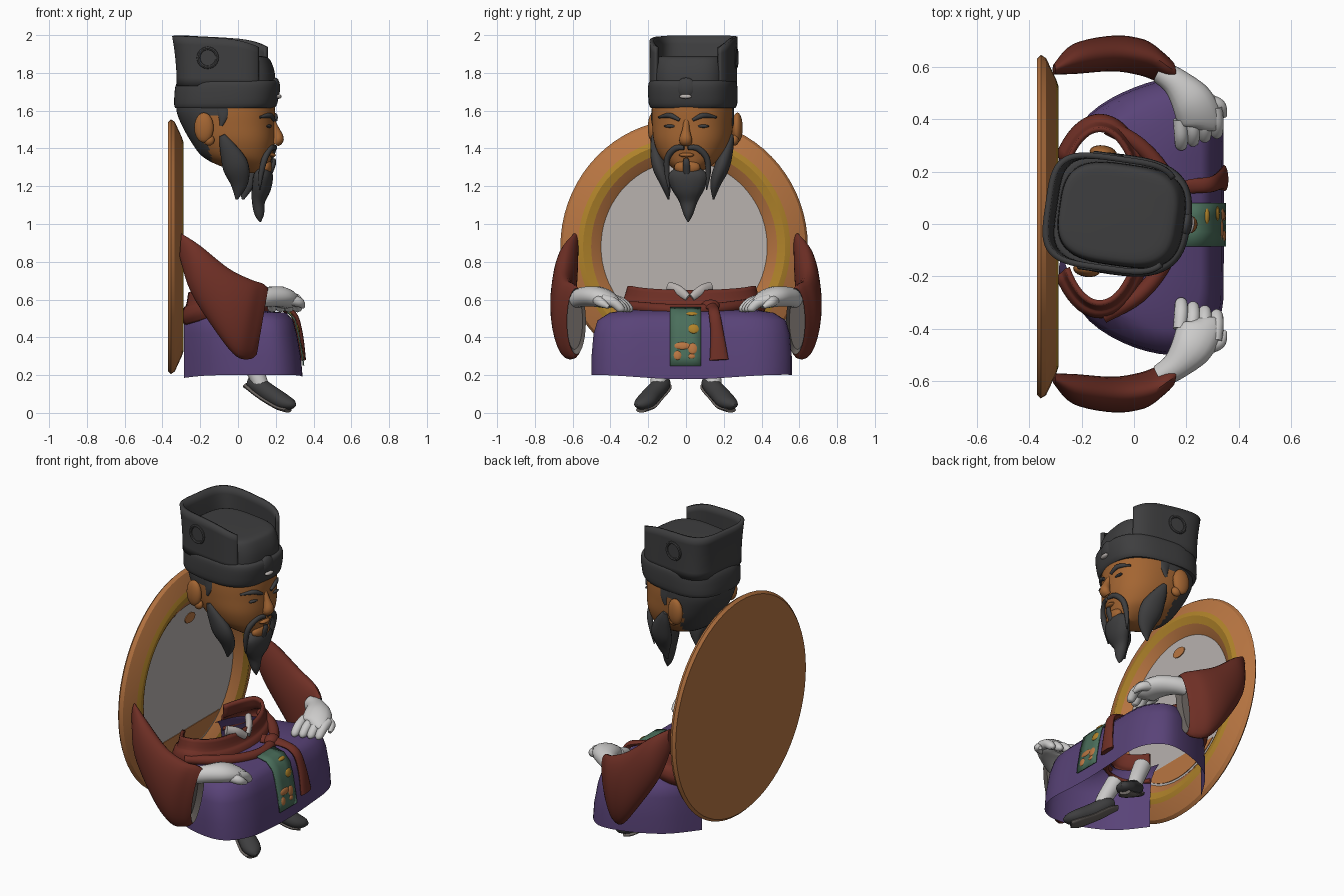
import bpy, bmesh, math
from mathutils import Vector, Matrix

if "Cube" in bpy.data.objects:
    bpy.data.objects.remove(bpy.data.objects["Cube"])

def colour(name, r, g, b):
    m = bpy.data.materials.new(name)
    m.diffuse_color = [((c / 255 + 0.055) / 1.055) ** 2.4 for c in (r, g, b)] + [1]
    m.use_nodes = True
    m.node_tree.nodes["Principled BSDF"].inputs["Base Color"].default_value = m.diffuse_color
    return m

TAN = colour("tan wood", 185, 118, 66)
SKIN = colour("skin", 163, 101, 50)
GOLD = colour("gold", 176, 131, 42)
PURPLE = colour("purple cloth", 89, 67, 120)
RED = colour("red cloth", 110, 47, 37)
DARK = colour("charcoal", 62, 62, 63)
WHITE = colour("white", 204, 203, 202)
PALE = colour("pale grey", 184, 178, 175)
GREEN = colour("green cloth", 74, 110, 91)
LINING = colour("lining grey", 103, 97, 93)

# Head parts are built facing +x, then turned slightly
HEAD = Matrix.Translation((-.05, .035, 0)) @ Matrix.Rotation(-.14, 4, 'Z') @ Matrix.Translation((.05, 0, 0))

def skin(name, rings, mats, cap=(True, True), xf=None, rule=None, closed=True, angle=40, thick=0):
    """Mesh through a list of point rings; rule(face centre) picks the material index."""
    bm = bmesh.new()
    vs = [[bm.verts.new(p) for p in r] for r in rings]
    n = len(rings[0])
    for a, b in zip(vs, vs[1:]):
        for i in range(n if closed else n - 1):
            j = (i + 1) % n
            bm.faces.new((a[i], a[j], b[j], b[i]))
    for on, r in zip(cap, (vs[0], vs[-1])):
        if on:
            bm.faces.new(r)
    bmesh.ops.remove_doubles(bm, verts=bm.verts, dist=1e-5)
    bmesh.ops.recalc_face_normals(bm, faces=bm.faces)
    for f in bm.faces:
        f.material_index = rule(f.calc_center_median()) if rule else 0
    if xf:
        bm.transform(xf)
    me = bpy.data.meshes.new(name)
    bm.to_mesh(me)
    bm.free()
    for m in mats if isinstance(mats, list) else [mats]:
        me.materials.append(m)
    ob = bpy.data.objects.new(name, me)
    bpy.context.collection.objects.link(ob)
    bpy.ops.object.select_all(action='DESELECT')
    ob.select_set(True)
    bpy.context.view_layer.objects.active = ob
    bpy.ops.object.shade_smooth_by_angle(angle=math.radians(angle))
    if thick:
        mod = ob.modifiers.new("thickness", 'SOLIDIFY')
        mod.thickness, mod.offset = thick, 0

def ring(c, a, b, n=24, e=2.0, t0=0, t1=2 * math.pi, closed=True):
    """Super-ellipse with centre c and half axes a, b."""
    c, a, b = Vector(c), Vector(a), Vector(b)
    out = []
    for i in range(n):
        t = t0 + (t1 - t0) * i / (n if closed else n - 1)
        k, s = math.cos(t), math.sin(t)
        out.append(c + a * math.copysign(abs(k) ** (2 / e), k) + b * math.copysign(abs(s) ** (2 / e), s))
    return out

def smooth(pts, steps=5):
    """Catmull-Rom interpolation of number tuples."""
    out, n = [], len(pts)
    for i in range(n - 1):
        g = [pts[min(max(i + k, 0), n - 1)] for k in (-1, 0, 1, 2)]
        for s in range(steps):
            t = s / steps
            out.append([.5 * (2 * b + (c - a) * t + (2 * a - 5 * b + 4 * c - d) * t * t
                              + (3 * b - a - 3 * c + d) * t ** 3) for a, b, c, d in zip(*g)])
    return out + [list(pts[-1])]

def tube(name, pts, mat, ref=(0, 0, 1), xf=None, n=14):
    """Tapered strand; each point is x, y, z, half width (across ref), half thickness."""
    p = smooth(pts)
    rings = []
    for i, q in enumerate(p):
        t = (Vector(p[min(i + 1, len(p) - 1)][:3]) - Vector(p[max(i - 1, 0)][:3])).normalized()
        side = t.cross(Vector(ref)).normalized()
        rings.append(ring(q[:3], side * max(q[3], .002), side.cross(t) * max(q[4], .002), n))
    skin(name, rings, mat, xf=xf)

def blob(name, c, r, mat, xf=None, n=20):
    rings = [ring((c[0], c[1], c[2] - r[2] * math.cos(a)), (r[0] * math.sin(a), 0, 0), (0, r[1] * math.sin(a), 0), n)
             for a in [math.pi * (i + .02) / 10.04 for i in range(11)]]
    skin(name, rings, mat, xf=xf)

def stack(levels, n=48, e=2.0, steps=5):
    """Horizontal rings from z, back x, front x, half depth in y."""
    return [ring(((b + f) / 2, 0, z), ((f - b) / 2, 0, 0), (0, y, 0), n, e) for z, b, f, y in smooth(levels, steps)]

# Round back plate with gold ring on the raised lip and pale centre
prof = [(-.37, .002), (-.37, .64), (-.355, .655), (-.335, .642), (-.297, .562), (-.288, .535),
        (-.30, .492), (-.32, .46), (-.335, .44), (-.335, .3), (-.335, .002)]
def plate_colour(c):
    r = math.hypot(c.y + .01, (c.z - .88) / 1.03)
    return 0 if c.x < -.345 else 2 if r < .44 else 1 if .49 < r < .565 else 0
skin("back_plate", [ring((x, -.01, .88), (0, r, 0), (0, 0, r * 1.03), 72) for x, r in prof],
     [TAN, GOLD, PALE], rule=plate_colour, angle=15)

# Painted patches at the top and bottom of the plate centre
def patch(name, x, pts, mat):
    skin(name, [[Vector((x - d, y, z)) for y, z in pts] for d in (0, .005)], mat)
arc = [(-.01 + .43 * math.cos(math.radians(a)), .88 + .44 * math.sin(math.radians(a))) for a in range(225, 316, 5)]
patch("plate_low_patch", -.331, arc, TAN)
patch("plate_top_spot", -.328, [(.0 + .05 * math.cos(t), 1.25 + .03 * math.sin(t)) for t in [math.tau * i / 14 for i in range(14)]], TAN)

# Hollow skirt, open below, behind and around the waist
outline = smooth([(-.285, .25), (-.17, .42), (.0, .52), (.18, .56), (.28, .51), (.335, .40), (.342, .22), (.342, .03),
                  (.342, -.16), (.335, -.33), (.28, -.45), (.18, -.5), (.0, -.47), (-.17, -.37), (-.285, -.2)], 4)
rings = []
for z, sx, sy in [(.19, 1, 1), (.3, .97, 1), (.42, .9, .98), (.49, .84, .94), (.53, .72, .82)]:
    rings.append([Vector((.03 + (x - .03) * (sx if x > .03 else 1), .03 + (y - .03) * sy,
                          z - (.012 * math.cos(y * 6) if z < .2 else 0))) for x, y in outline])
rings.append([Vector((max(-.28, -.12 + .17 * math.cos(t)), .03 + .33 * math.sin(t), .55))
              for t in [math.atan2(y - .03, (x - .03) * 1.6) for x, y in outline]])
skin("skirt", rings, PURPLE, cap=(False, False), angle=60, closed=False)

# Waist sash, draped belt, collar and hanging ribbon
hem = []
for z, rx, ry in smooth([(.51, .18, .36), (.55, .20, .38), (.59, .19, .37), (.605, .17, .35), (.67, .155, .33)], 3):
    hem.append([Vector((max(-.3, p.x), p.y, z - .3 * max(0, -.14 - p.x) - .2 * max(0, p.x + .08)))
                for p in ring((-.13, .03, z), (rx, 0, 0), (0, ry, 0), 48, t0=-2.5, t1=2.5, closed=False)])
skin("waist_sash", hem, RED, cap=(False, False), thick=.02, angle=60, closed=False)
tube("draped_belt", [(-.12, -.35, .56, .03, .025), (.02, -.27, .56, .03, .03), (.12, -.14, .55, .03, .03),
                     (.165, .02, .545, .03, .03), (.12, .18, .555, .03, .03), (.02, .3, .57, .03, .03),
                     (-.1, .37, .585, .03, .025)], RED)
tube("sash_ribbon", [(.09, .1, .575, .03, .015), (.2, .14, .56, .028, .014), (.29, .15, .525, .03, .018),
                     (.325, .165, .42, .035, .018), (.345, .175, .28, .05, .015)], RED, ref=(1, 0, .6))
blob("sash_knot", (.14, .13, .565), (.04, .05, .035), RED)
for s, side in ((1, "left"), (-1, "right")):
    tube(side + "_collar", [(-.02, .02 + .11 * s, .665, .02, .03), (.02, .02 + .06 * s, .645, .02, .03),
                            (.045, .02 + .01 * s, .61, .015, .02)], PALE)

# Green apron panel with small patches
path = [(.19, .556), (.257, .541), (.299, .497), (.319, .422), (.341, .3), (.347, .25)]
skin("apron_panel", [[Vector((x, y, z)) for y in (-.085, -.03, .03, .08)] for x, z in path], GREEN,
     cap=(False, False), closed=False, thick=.008)
for i, (x, y, z, w, h, m) in enumerate([(.319, .04, .445, .028, .025, GOLD), (.334, -.02, .355, .045, .02, TAN),
                                        (.337, .035, .34, .025, .03, TAN), (.343, -.045, .305, .022, .025, TAN),
                                        (.343, .03, .30, .02, .014, TAN), (.279, .03, .525, .03, .012, GOLD)]):
    tilt = Matrix.Translation((x, y, z)) @ Matrix.Rotation(-.18 if z < .5 else -.8, 4, 'Y')
    blob("apron_patch_%d" % i, (0, 0, 0), (.007, w, h), m, xf=tilt, n=8)

for s, side in ((1, "left"), (-1, "right")):
    # Wide sleeve: top x, top z, bottom x, bottom z, y, half width
    sec = smooth([(-.30, .95, -.31, .83, .59, .02), (-.2, .885, -.25, .64, .63, .058), (-.05, .765, -.11, .42, .65, .068),
                  (.07, .705, -.01, .30, .635, .07), (.13, .685, .065, .285, .60, .06), (.16, .66, .10, .31, .58, .05)])
    rings = [ring(((a + c) / 2, y * s, (b + d) / 2), ((a - c) / 2, 0, (b - d) / 2), (0, w, 0), 28)
             for a, b, c, d, y, w in sec]
    skin(side + "_sleeve", rings, RED, cap=(True, False))
    mid = sum(rings[-1], Vector()) / 28
    skin(side + "_cuff_lining", [rings[-1], [mid + (p - mid) * .85 - Vector((.03, -.01 * s, 0)) for p in rings[-1]]],
         LINING, cap=(False, True))
    # Hand resting on the lap
    tube(side + "_palm", [(.10, .58 * s, .605, .045, .05), (.16, .54 * s, .615, .055, .052), (.22, .47 * s, .615, .08, .055),
                          (.25, .40 * s, .595, .085, .045), (.25, .37 * s, .58, .07, .025)], WHITE)
    for i in range(4):
        x = .175 + .045 * i
        y = .40 + .015 * i
        tube(side + "_finger_%d" % i, [(x, y * s, .60, .026, .03), (x + .005, (y - .06) * s, .585, .027, .027),
                                       (x + .005, (y - .1) * s, .55, .023, .022), (x + .005, (y - .108) * s, .535, .008, .008)], WHITE)
    tube(side + "_thumb", [(.27, .47 * s, .6, .03, .028), (.325, .45 * s, .585, .026, .026), (.345, .41 * s, .56, .01, .01)], WHITE)
    # Leg, shoe and sole
    tube(side + "_leg", [(.04, .12 * s, .32, .05, .05), (.1, .14 * s, .2, .045, .045), (.13, .15 * s, .12, .04, .04)],
         WHITE, ref=(1, 0, 0))
    shoe = [(.06, .11 * s, .165, .03, .03), (.1, .13 * s, .15, .048, .045), (.17, .175 * s, .10, .05, .048),
            (.24, .215 * s, .06, .056, .042), (.285, .245 * s, .045, .035, .026), (.305, .255 * s, .04, .006, .006)]
    tube(side + "_shoe", shoe, DARK)
    tube(side + "_sole", [(x - .02, y - .008 * s, z - .03 if i else z - .02, w * .95, .014)
                          for i, (x, y, z, w, t) in enumerate(shoe[:-1])], LINING)

# Head with hair on the back
def hair(c):
    return 1 if c.x < -.165 or (c.z > 1.57 and c.x < -.04) or (c.z < 1.42 and c.x < -.13) else 0
skin("head", stack([(1.27, .03, .13, .05), (1.31, -.1, .165, .11), (1.36, -.19, .18, .165), (1.44, -.25, .195, .20),
                    (1.53, -.3, .195, .212), (1.60, -.325, .195, .215), (1.66, -.32, .19, .21)], 72, 2.3, 5),
     [SKIN, DARK], xf=HEAD, rule=hair, angle=60)
tube("nose", [(.175, 0, 1.55, .016, .02), (.2, 0, 1.50, .02, .022), (.215, 0, 1.45, .034, .03), (.2, 0, 1.425, .03, .02)],
     SKIN, ref=(1, 0, 0), xf=HEAD)
blob("lips", (.18, 0, 1.365), (.022, .04, .012), SKIN, xf=HEAD)
blob("chin", (.155, 0, 1.30), (.03, .07, .04), SKIN, xf=HEAD)
tube("lip_tuft", [(.19, 0, 1.345, .014, .01), (.192, 0, 1.32, .018, .012), (.17, 0, 1.27, .02, .015)], DARK, ref=(1, 0, 0), xf=HEAD)
tube("chin_beard", [(.13, 0, 1.30, .06, .03), (.135, 0, 1.26, .105, .05), (.125, 0, 1.19, .09, .05), (.11, 0, 1.12, .05, .035),
                    (.115, 0, 1.05, .025, .025), (.12, 0, 1.01, .003, .003)], DARK, ref=(1, 0, 0), xf=HEAD)
for s, side in ((1, "left"), (-1, "right")):
    blob(side + "_ear", (-.15, .225 * s, 1.51), (.052, .028, .08), SKIN, xf=HEAD)
    blob(side + "_ear_lobe", (-.125, .215 * s, 1.445), (.03, .022, .03), SKIN, xf=HEAD)
    blob(side + "_eye", (.178, .085 * s, 1.518), (.014, .036, .009), DARK, xf=HEAD)
    tube(side + "_eyebrow", [(.195, .035 * s, 1.55, .012, .008), (.185, .09 * s, 1.575, .012, .014),
                             (.135, .15 * s, 1.565, .012, .006)], DARK, xf=HEAD)
    tube(side + "_moustache", [(.2, .01 * s, 1.405, .012, .008), (.185, .06 * s, 1.40, .016, .013), (.16, .105 * s, 1.35, .016, .016),
                               (.14, .11 * s, 1.27, .014, .014), (.13, .1 * s, 1.18, .003, .003)], DARK, ref=(1, 0, 0), xf=HEAD)
    tube(side + "_sideburn", [(-.055, .205 * s, 1.62, .012, .04), (-.05, .212 * s, 1.565, .01, .024),
                              (-.06, .21 * s, 1.52, .008, .008)], DARK, ref=(1, 0, 0), xf=HEAD)
    tube(side + "_beard", [(-.055, .207 * s, 1.47, .012, .015), (-.03, .197 * s, 1.41, .025, .042), (.01, .168 * s, 1.31, .04, .07),
                           (.025, .135 * s, 1.22, .03, .05), (.01, .12 * s, 1.13, .004, .006)], DARK, ref=(1, 0, 0), xf=HEAD)

# Hat: lower band, inner crown, tall wall open at the front
skin("hat_band", stack([(1.615, -.33, .19, .218), (1.64, -.335, .205, .228), (1.72, -.33, .218, .23), (1.755, -.315, .21, .222),
                        (1.76, -.3, .19, .2)], 56, 2.8, 3), DARK, xf=HEAD)
skin("hat_crown", stack([(1.72, -.29, .195, .195), (1.80, -.285, .19, .195), (1.86, -.285, .17, .19), (1.885, -.28, .145, .175),
                         (1.89, -.25, .08, .14)], 56, 3.2, 3), DARK, xf=HEAD)
wall = []
for k in range(7):
    h = k / 6
    r = ring((-.075, 0, 0), (.23, 0, 0), (0, .21, 0), 60, 4, math.radians(38), math.radians(322), False)
    for p in r:
        f = min(max((p.x + .3) / .45, 0), 1)
        p.z = 1.73 + h * (.267 - .02 * f - .055 * f ** 6)
        p.x -= .025 * h * h * (1 - f)
    wall.append(r)
skin("hat_wall", wall, DARK, cap=(False, False), closed=False, xf=HEAD, thick=.022)
blob("hat_badge", (.2, 0, 1.72), (.025, .055, .055), DARK, xf=HEAD)
blob("hat_badge_stone", (.219, 0, 1.675), (.014, .033, .012), PALE, xf=HEAD)
for s, side in ((1, "left"), (-1, "right")):
    loop = [ring((-.13 + .05 * math.cos(t), .218 * s, 1.88 + .05 * math.sin(t)),
                 (.01 * math.cos(t), 0, .01 * math.sin(t)), (0, .01, 0), 8) for t in [math.tau * i / 24 for i in range(25)]]
    skin(side + "_hat_loop", loop, DARK, cap=(False, False), xf=HEAD)
